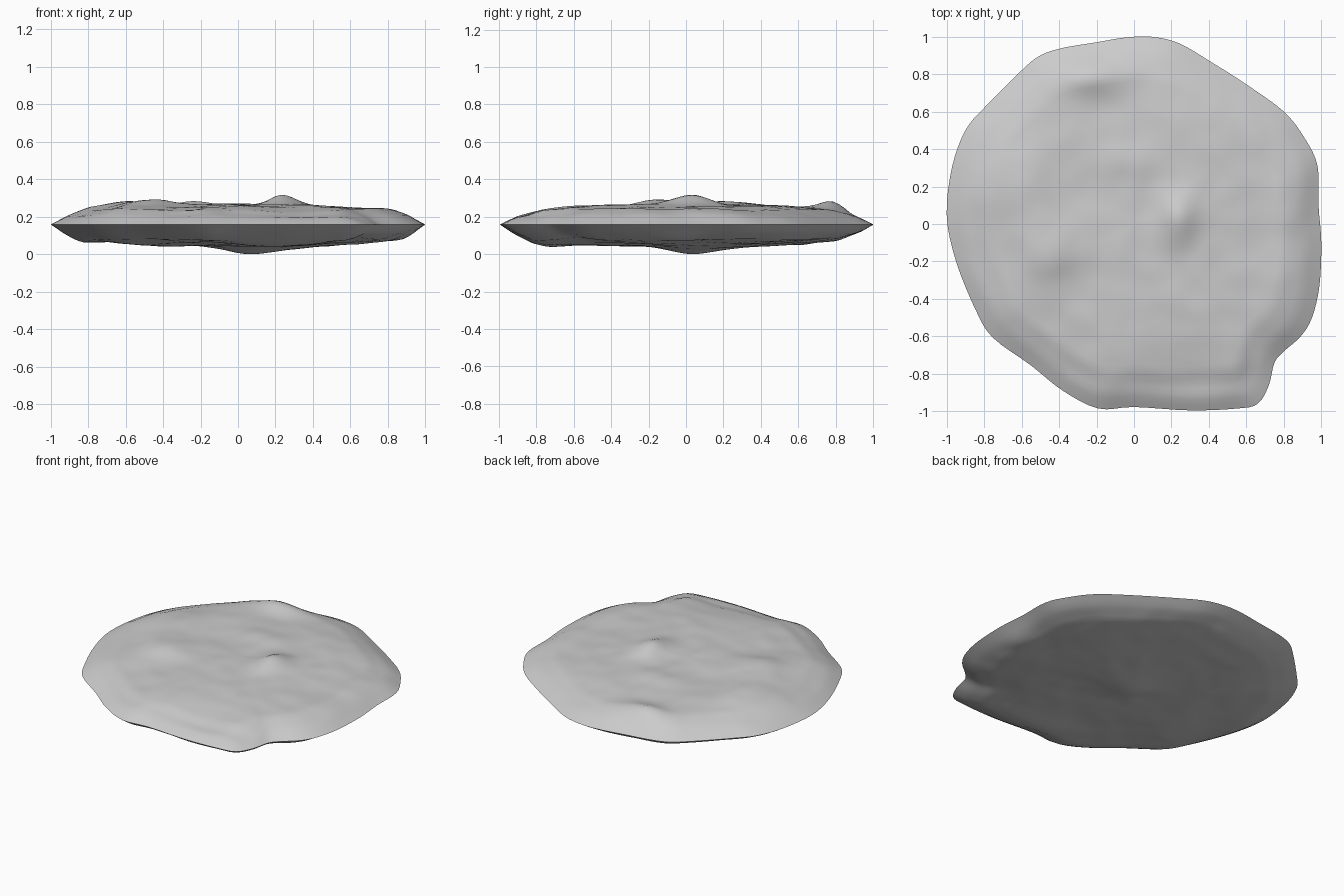
import bpy, bmesh, math
from mathutils import Vector, noise

if "Cube" in bpy.data.objects:
    bpy.data.objects.remove(bpy.data.objects["Cube"])

RIM_Z = 0.158
# Outline of the slab seen from above, clockwise
OUTLINE = [(0.09, 1.0), (0.24, 0.965), (0.42, 0.86), (0.60, 0.745), (0.80, 0.60),
           (0.91, 0.46), (0.98, 0.31), (0.985, 0.1), (1.0, -0.1), (0.99, -0.33),
           (0.95, -0.5), (0.89, -0.60), (0.80, -0.68), (0.75, -0.74), (0.72, -0.86),
           (0.66, -0.96), (0.55, -0.985), (0.3, -0.995), (0, -0.977), (-0.19, -0.985),
           (-0.38, -0.89), (-0.55, -0.755), (-0.75, -0.61), (-0.84, -0.47),
           (-0.95, -0.2), (-1, 0.05), (-0.97, 0.31), (-0.90, 0.5), (-0.80, 0.62),
           (-0.6, 0.82), (-0.5, 0.9), (-0.38, 0.94), (-0.2, 0.97), (-0.05, 0.995)]
# Height away from the rim plane against distance from the centre
TOP = [(0, 0.107), (0.4, 0.102), (0.6, 0.096), (0.8, 0.078), (0.92, 0.042), (1, 0)]
BOTTOM = [(0, -0.122), (0.4, -0.112), (0.65, -0.098), (0.83, -0.077), (0.93, -0.042), (1, 0)]
# Lumps: x, y, radius x, radius y, height
TOP_LUMPS = [(0.23, 0.03, 0.09, 0.14, 0.05), (-0.48, -0.16, 0.17, 0.16, 0.034),
             (-0.24, 0.79, 0.16, 0.11, 0.055), (-0.58, 0.2, 0.2, 0.25, 0.025),
             (0.0, 0.33, 0.18, 0.12, 0.015), (0.85, 0.1, 0.1, 0.25, 0.018),
             (0.3, -0.85, 0.3, 0.1, -0.02), (0.65, -0.85, 0.08, 0.12, -0.015)]
BOTTOM_LUMPS = [(0.1, 0.03, 0.2, 0.16, -0.03), (-0.82, 0.1, 0.1, 0.25, -0.015),
                (0.2, -0.75, 0.3, 0.12, -0.022), (0.9, -0.1, 0.06, 0.12, -0.012)]


def lerp_profile(profile, t):
    for (a, ha), (b, hb) in zip(profile, profile[1:]):
        if t <= b:
            return ha + (hb - ha) * (t - a) / (b - a)
    return 0.0


def smooth_outline(points, steps):
    result, n = [], len(points)
    for i in range(n):
        p0, p1, p2, p3 = (Vector(points[(i + k) % n]) for k in (-1, 0, 1, 2))
        for s in range(steps):
            u = s / steps
            result.append(0.5 * (2 * p1 + (p2 - p0) * u
                                 + (2 * p0 - 5 * p1 + 4 * p2 - p3) * u * u
                                 + (3 * p1 - p0 - 3 * p2 + p3) * u ** 3))
    return result


def height(x, y, t, profile, lumps, seed):
    fade = min(1, (1 - t) * 8)
    h = lerp_profile(profile, t)
    for cx, cy, rx, ry, amount in lumps:
        h += fade * amount * math.exp(-(((x - cx) / rx) ** 2 + ((y - cy) / ry) ** 2))
    rough = noise.noise(Vector((x * 3, y * 3, seed))) * 0.014
    rough += noise.noise(Vector((x * 8, y * 8, seed + 5))) * 0.005
    return RIM_Z + h + fade * rough


# Rock slab: rings from the shared rim inward, over the top and underneath
edge = smooth_outline(OUTLINE, 4)
count, rings = len(edge), 34
bm = bmesh.new()
rim = [bm.verts.new((p.x, p.y, RIM_Z)) for p in edge]
for profile, lumps, seed, up in ((TOP, TOP_LUMPS, 1.3, True), (BOTTOM, BOTTOM_LUMPS, 9.7, False)):
    outer = rim
    for r in range(1, rings):
        t = 1 - r / rings
        inner = [bm.verts.new((p.x * t, p.y * t, height(p.x * t, p.y * t, t, profile, lumps, seed)))
                 for p in edge]
        for i in range(count):
            j = (i + 1) % count
            bm.faces.new((outer[i], outer[j], inner[j], inner[i]))
        outer = inner
    centre = bm.verts.new((0, 0, height(0, 0, 0, profile, lumps, seed)))
    for i in range(count):
        bm.faces.new((outer[i], outer[(i + 1) % count], centre))
bmesh.ops.recalc_face_normals(bm, faces=bm.faces)

# Rest the lowest point on the ground
low = min(v.co.z for v in bm.verts)
for v in bm.verts:
    if v.co.z < RIM_Z:
        v.co.z = RIM_Z + (v.co.z - RIM_Z) * RIM_Z / (RIM_Z - low)

mesh = bpy.data.meshes.new("rock_slab")
bm.to_mesh(mesh)
bm.free()
slab = bpy.data.objects.new("rock_slab", mesh)
bpy.context.collection.objects.link(slab)
bpy.context.view_layer.objects.active = slab
slab.select_set(True)
bpy.ops.object.shade_smooth_by_angle(angle=math.radians(50))
